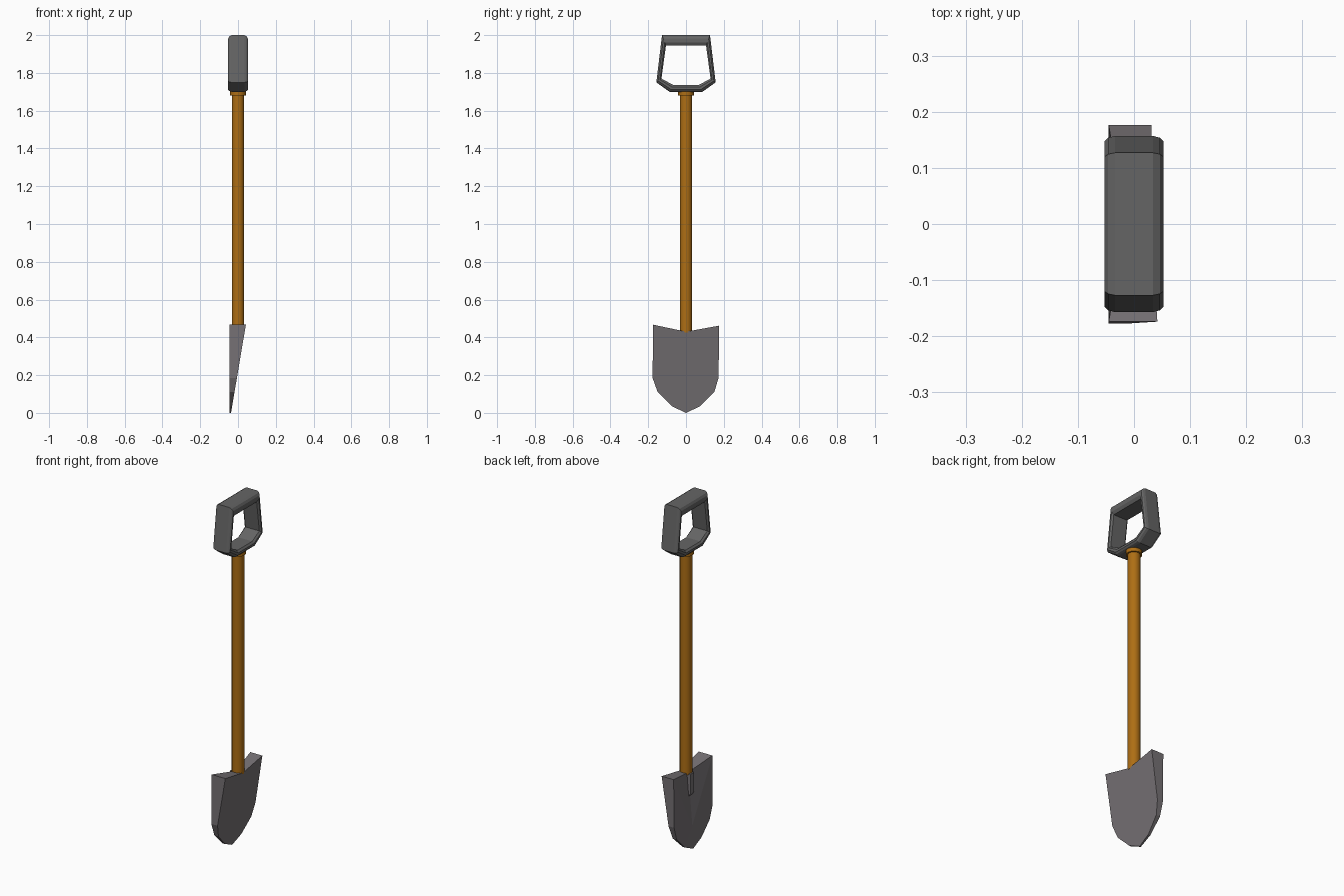
import bpy, bmesh, math

if "Cube" in bpy.data.objects:
    bpy.data.objects.remove(bpy.data.objects["Cube"])


def material(name, r, g, b):
    mat = bpy.data.materials.new(name)
    mat.diffuse_color = (r, g, b, 1)
    mat.use_nodes = True
    mat.node_tree.nodes["Principled BSDF"].inputs["Base Color"].default_value = mat.diffuse_color
    return mat


wood = material("wood", 0.42, 0.155, 0.007)
grip_grey = material("dark_grip", 0.13, 0.13, 0.13)
metal = material("dark_metal", 0.18, 0.165, 0.175)


def make_object(name, verts, faces, mat):
    mesh = bpy.data.meshes.new(name)
    mesh.from_pydata(verts, [], faces)
    bm = bmesh.new()
    bm.from_mesh(mesh)
    bmesh.ops.recalc_face_normals(bm, faces=bm.faces)
    bm.to_mesh(mesh)
    bm.free()
    ob = bpy.data.objects.new(name, mesh)
    bpy.context.collection.objects.link(ob)
    mesh.materials.append(mat)
    return ob


def cylinder(name, radius, z0, z1, sides=12):
    bpy.ops.mesh.primitive_cylinder_add(vertices=sides, radius=radius, depth=z1 - z0,
                                        location=(0, 0, (z0 + z1) / 2))
    ob = bpy.context.object
    ob.name = name
    ob.data.materials.append(wood)
    bpy.ops.object.shade_smooth_by_angle(angle=math.radians(35))


# Wooden shaft and the collar below the grip
cylinder("shaft", 0.033, 0.425, 1.71)
cylinder("collar", 0.042, 1.68, 1.705)

# D-shaped grip: a rounded section swept between an outer and an inner outline (y, z)
outer = [(-0.127, 2.0), (0.127, 2.0), (0.157, 1.75), (0.087, 1.70), (-0.087, 1.70), (-0.157, 1.75)]
inner = [(-0.106, 1.945), (0.106, 1.945), (0.13, 1.77), (0.066, 1.735), (-0.066, 1.735), (-0.13, 1.77)]
section = [(0, 0.034), (0.12, 0.046), (0.35, 0.053), (0.7, 0.053), (1, 0.044)]
section += [(t, -x) for t, x in reversed(section)]
verts = [(x, a[0] + (b[0] - a[0]) * t, a[1] + (b[1] - a[1]) * t)
         for a, b in zip(outer, inner) for t, x in section]
n, k = len(outer), len(section)
faces = [(i * k + j, i * k + (j + 1) % k, (i + 1) % n * k + (j + 1) % k, (i + 1) % n * k + j)
         for i in range(n) for j in range(k)]
make_object("grip", verts, faces, grip_grey)

# Blade: flat sloping front, upright rim, shallow hollow back
outline = [(0, 0.43), (-0.174, 0.467), (-0.177, 0.185), (-0.15, 0.11), (-0.075, 0.035), (0, 0.0),
           (0.075, 0.035), (0.15, 0.11), (0.172, 0.185), (0.176, 0.462)]
m = len(outline)
verts = [(-0.037 + 0.158 * z - 0.06 * y * z, y, z) for y, z in outline]
verts += [(-0.015 if i == 0 else -0.045, y, z) for i, (y, z) in enumerate(outline)]
verts.append((-0.04, 0, 0.13))
faces = [tuple(range(m))]
for i in range(m):
    j = (i + 1) % m
    faces += [(i, j, m + j, m + i), (m + i, m + j, 2 * m)]
make_object("blade", verts, faces, metal)

# Socket ridge on the back of the blade
profile = [(-0.04, 0.43), (-0.04, 0.32), (0.0, 0.26), (0.0, 0.43)]
verts = [(x, y, z) for y in (-0.017, 0.017) for x, z in profile]
faces = [(0, 1, 2, 3), (4, 5, 6, 7)] + [(i, (i + 1) % 4, (i + 1) % 4 + 4, i + 4) for i in range(4)]
make_object("socket_ridge", verts, faces, metal)
